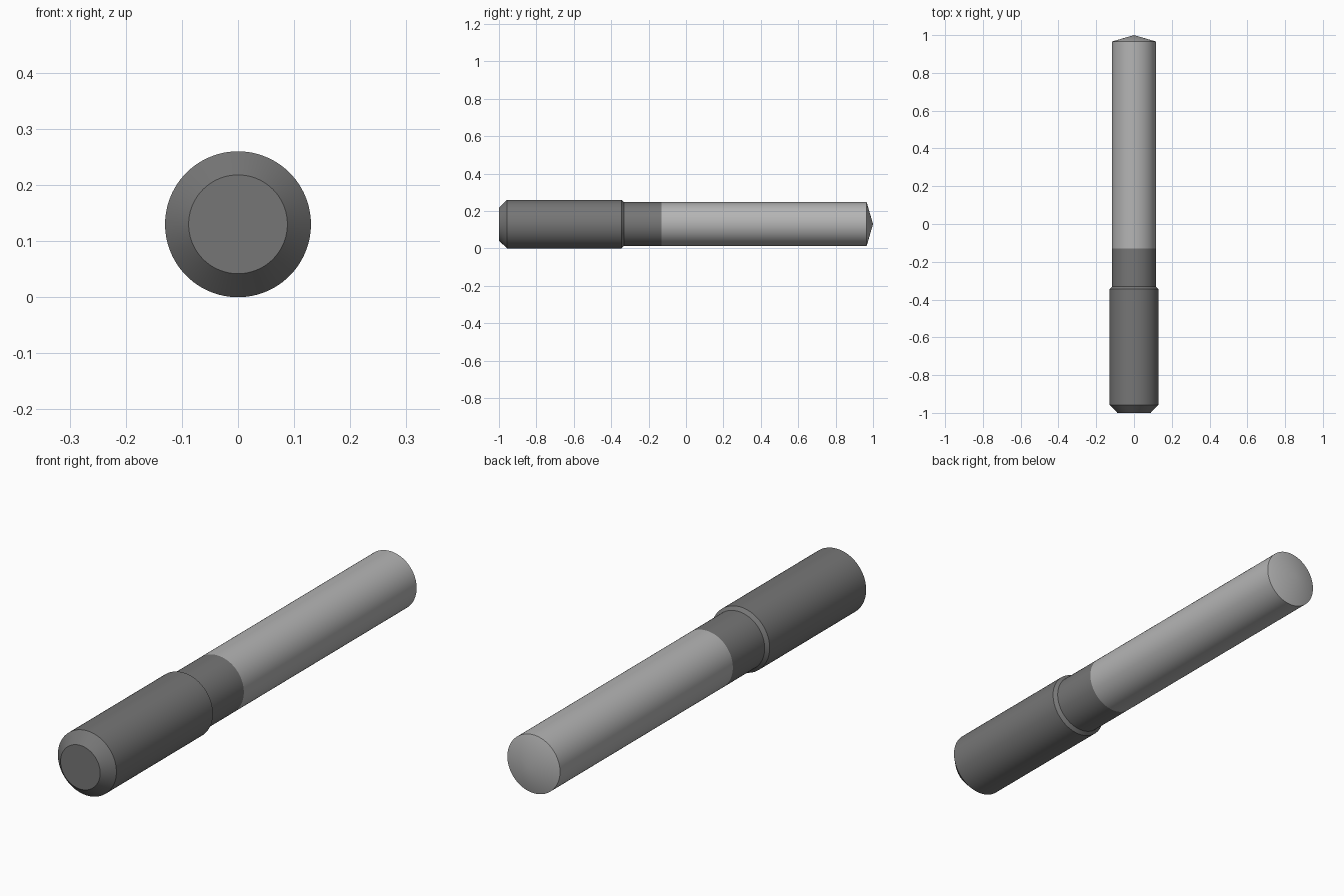
import bpy, bmesh, math

cube = bpy.data.objects.get("Cube")
if cube:
    bpy.data.objects.remove(cube, do_unlink=True)

SIDES = 96
AXIS_Z = 0.13


def material(name, value):
    m = bpy.data.materials.new(name)
    m.use_nodes = True
    colour = (value, value, value, 1)
    m.diffuse_color = colour
    m.node_tree.nodes["Principled BSDF"].inputs["Base Color"].default_value = colour
    return m


def lathe(name, profile, mat):
    """Revolve (y, radius) points about the long axis; zero radius makes a pole."""
    bm = bmesh.new()
    rings = []
    for y, r in profile:
        count = SIDES if r else 1
        rings.append([bm.verts.new((r * math.sin(math.tau * i / SIDES), y,
                                    AXIS_Z + r * math.cos(math.tau * i / SIDES)))
                      for i in range(count)])
    for a, b in zip(rings, rings[1:]):
        for i in range(SIDES):
            j = (i + 1) % SIDES
            corners = [a[i % len(a)], a[j % len(a)], b[j % len(b)], b[i % len(b)]]
            bm.faces.new(list(dict.fromkeys(corners)))
    # Flat caps on open ends
    for ring in (rings[0], rings[-1]):
        if len(ring) > 1:
            bm.faces.new(ring)
    bmesh.ops.recalc_face_normals(bm, faces=bm.faces)
    mesh = bpy.data.meshes.new(name)
    bm.to_mesh(mesh)
    bm.free()
    mesh.materials.append(mat)
    obj = bpy.data.objects.new(name, mesh)
    bpy.context.collection.objects.link(obj)
    bpy.ops.object.select_all(action="DESELECT")
    obj.select_set(True)
    bpy.context.view_layer.objects.active = obj
    bpy.ops.object.shade_smooth_by_angle(angle=math.radians(12))
    return obj


dark = material("dark grey", 0.18)
light = material("light grey", 0.46)

# Chamfered shank stepping down to the neck
lathe("shank_and_neck", [(-1, 0.088), (-0.957, 0.13), (-0.345, 0.13),
                         (-0.332, 0.117), (-0.13, 0.117)], dark)
# Cutting body with a shallow conical point
lathe("cutting_body", [(-0.13, 0.117), (0.966, 0.117), (1, 0)], light)
